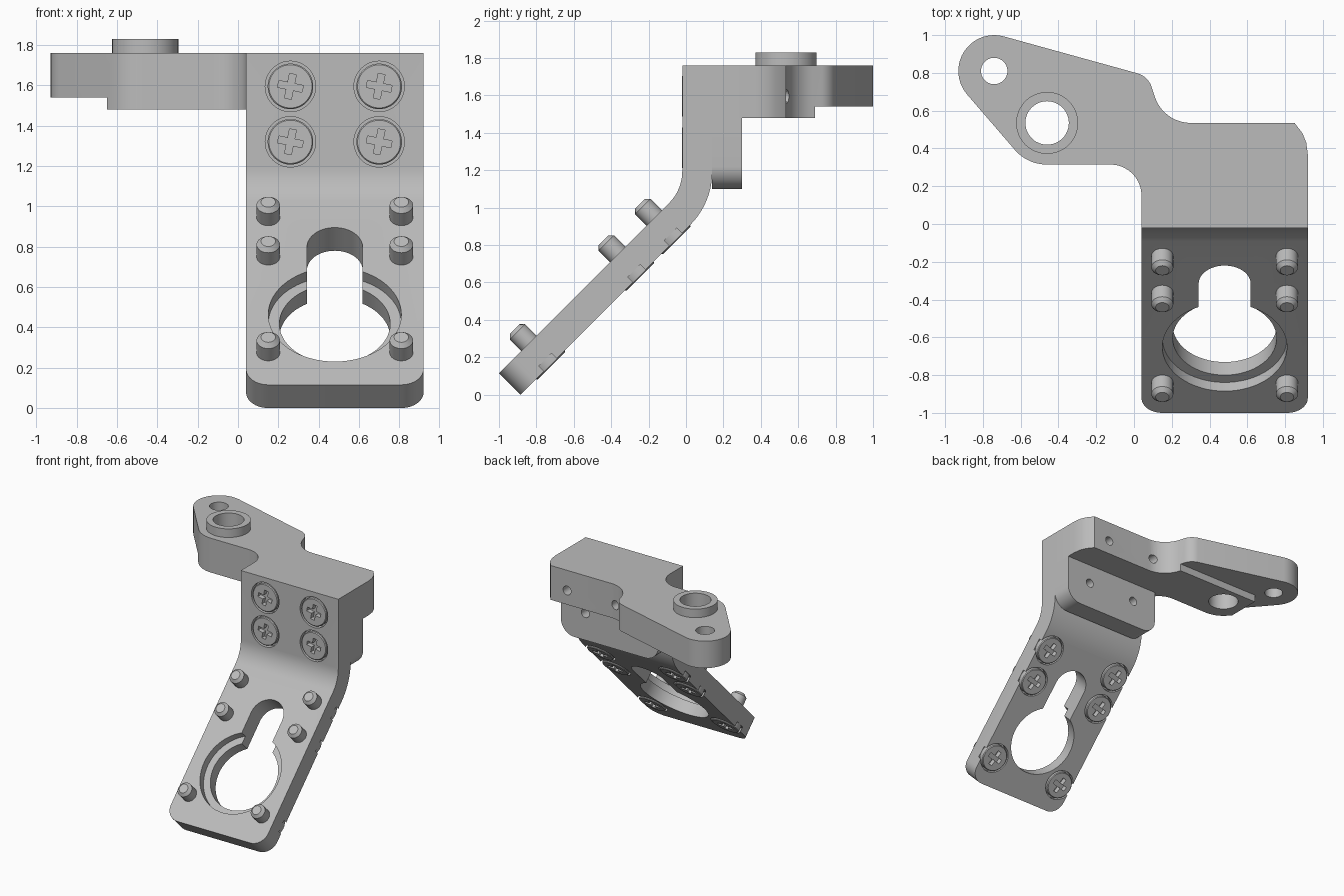
import bpy, bmesh, math
from mathutils import Vector, Matrix

if "Cube" in bpy.data.objects:
    bpy.data.objects.remove(bpy.data.objects["Cube"])

grey = bpy.data.materials.new("plain_grey")
grey.use_nodes = True
grey.diffuse_color = (0.5, 0.5, 0.5, 1)
grey.node_tree.nodes["Principled BSDF"].inputs["Base Color"].default_value = (0.5, 0.5, 0.5, 1)
parts = []


def frame(x, z, origin):
    """Placement whose local x and z point along the given directions."""
    x, z = Vector(x).normalized(), Vector(z).normalized()
    return Matrix.Translation(origin) @ Matrix((x, z.cross(x), z)).transposed().to_4x4()


def rounded(corners, steps=10):
    """Outline from (a, b) or (a, b, radius) corners."""
    out = []
    for i, c in enumerate(corners):
        p = Vector(c[:2])
        if len(c) < 3:
            out.append(p)
            continue
        d1 = (Vector(corners[i - 1][:2]) - p).normalized()
        d2 = (Vector(corners[(i + 1) % len(corners)][:2]) - p).normalized()
        half = d1.angle(d2) / 2
        t = c[2] / math.tan(half)
        mid = p + (d1 + d2).normalized() * c[2] / math.sin(half)
        a, b = (p + d1 * t - mid).normalized(), (p + d2 * t - mid).normalized()
        out += [mid + a.slerp(b, k / steps).normalized() * c[2] for k in range(steps + 1)]
    return out


def circle(r, a=0, b=0, n=48):
    return [(a + r * math.cos(k * math.tau / n), b + r * math.sin(k * math.tau / n)) for k in range(n)]


def prism(name, outline, lo, hi, place=Matrix(), chamfer=0, keep=True):
    """Outline extruded along local z, with an optional chamfered top rim."""
    bm = bmesh.new()
    base = bm.faces.new([bm.verts.new((p[0], p[1], lo)) for p in outline])
    ext = bmesh.ops.extrude_face_region(bm, geom=[base], use_keep_orig=True)
    top = [v for v in ext["geom"] if isinstance(v, bmesh.types.BMVert)]
    bmesh.ops.translate(bm, verts=top, vec=(0, 0, hi - lo))
    bmesh.ops.recalc_face_normals(bm, faces=bm.faces)
    if chamfer:
        rim = [e for e in bm.edges if all(v.co.z > hi - 1e-5 for v in e.verts)]
        bmesh.ops.bevel(bm, geom=rim, offset=chamfer, segments=1, affect='EDGES')
    bm.transform(place)
    me = bpy.data.meshes.new(name)
    bm.to_mesh(me)
    bm.free()
    me.materials.append(grey)
    ob = bpy.data.objects.new(name, me)
    bpy.context.collection.objects.link(ob)
    if keep:
        parts.append(ob)
    return ob


def cut(target, outline, lo, hi, place=Matrix()):
    """Subtract a prism from the target and discard the cutter."""
    tool = prism("cutter", outline, lo, hi, place, keep=False)
    tool.hide_render = True
    mod = target.modifiers.new("cut", 'BOOLEAN')
    mod.object, mod.operation, mod.solver = tool, 'DIFFERENCE', 'EXACT'
    bpy.context.view_layer.objects.active = target
    bpy.ops.object.modifier_apply(modifier="cut")
    bpy.data.objects.remove(tool)


def screw(name, target, place, r, height):
    """Cross-head screw sunk into a pocket."""
    cut(target, circle(r + 0.012), -0.04, 0.1, place)
    head = prism(name, circle(r), -0.06, height, place, 0.006)
    w, l = 0.017, 0.062
    cross = []
    for k in range(4):
        turn = Matrix.Rotation(k * math.pi / 2 - 0.2, 2)
        cross += [turn @ Vector(p) for p in ((w, w), (w, l), (-w, l))]
    cut(head, cross, -0.035, 0.1, place)


# Bent plate
LEFT, RIGHT, MID = 0.04, 0.92, 0.48
profile = rounded([(-0.02, 1.76), (-0.02, 1.095, 0.24), (-1, 0.115), (-0.885, 0),
                   (0.14, 1.025, 0.4), (0.14, 1.76)])
plate = prism("bent_plate", profile, LEFT, RIGHT, frame((0, 1, 0), (1, 0, 0), (0, 0, 0)))
bm = bmesh.new()
bm.from_mesh(plate.data)
ends = [e for e in bm.edges if all(v.co.y < -0.8 for v in e.verts)
        and abs(e.verts[0].co.x - e.verts[1].co.x) < 1e-4]
bmesh.ops.bevel(bm, geom=ends, offset=0.11, segments=10, profile=0.5, affect='EDGES')
bm.to_mesh(plate.data)
bm.free()

# Keyhole opening with a stepped rim
slope = frame((1, 0, 0), (0, -1, 1), (MID, -1, 0.115))
HOLE = 0.493
slot = rounded([(x, y, 0.137) for x, y in ((-0.138, HOLE), (0.138, HOLE), (0.138, 1.103), (-0.138, 1.103))])
cut(plate, circle(0.275, 0, HOLE, 64), -0.3, 0.1, slope)
cut(plate, slot, -0.3, 0.1, slope)
cut(plate, circle(0.33, 0, HOLE, 64), -0.065, 0.1, slope)

# Pins on the front of the slope, each held by a screw at the back
for side, x in (("right", -0.33), ("left", 0.33)):
    for row, u in (("lower", 0.226), ("middle", 0.898), ("upper", 1.174)):
        prism(f"{side}_{row}_pin", circle(0.058, x, u, 32), -0.05, 0.108, slope, 0.022)
        back = slope @ Matrix.Translation((x, u, -0.1626)) @ Matrix.Rotation(math.pi, 4, 'Y')
        screw(f"{side}_{row}_back_screw", plate, back, 0.108, 0.008)

# Tab behind the upright
tab = prism("back_tab", rounded([(LEFT, 1.48), (LEFT, 1.1, 0.12), (RIGHT, 1.1, 0.12), (RIGHT, 1.48)]),
            -0.30, -0.14, frame((1, 0, 0), (0, -1, 0), (0, 0, 0)))

# Side arm with a thinner tip
tip = [(-0.74 + 0.19 * math.cos(math.radians(a)), 0.81 + 0.19 * math.sin(math.radians(a)))
       for a in [74.6 + 146.2 * k / 20 for k in range(21)]]
outline = rounded([(RIGHT, 0.14), (RIGHT, 0.37), (0.912, 0.43), (0.892, 0.48), (0.85, 0.535),
                   (0.155, 0.535, 0.2), (0.075, 0.782, 0.11)] + tip +
                  [(-0.564, 0.315, 0.22), (LEFT, 0.315, 0.165), (LEFT, 0.14)])
arm = prism("side_arm", outline, 1.48, 1.76)
cut(arm, [(-1.1, 0.2), (-0.65, 0.2), (-0.65, 0.69), (0.4, 0.69), (0.4, 1.1), (-1.1, 1.1)], 1.4, 1.54)
cut(arm, circle(0.07, -0.74, 0.81), 1.3, 1.9)
cut(arm, circle(0.115, -0.46, 0.535), 1.3, 1.9)

# Raised collar
collar = prism("collar", circle(0.164, -0.46, 0.535), 1.755, 1.83)
cut(collar, circle(0.115, -0.46, 0.535), 1.6, 1.9)

# Four front screws and their holes at the back
for side, x in (("right", 0.26), ("left", 0.70)):
    for row, z, block, far, near in (("upper", 1.595, arm, -0.6, -0.38), ("lower", 1.32, tab, -0.35, -0.2)):
        front = frame((1, 0, 0), (0, -1, 0), (x, -0.02, z))
        screw(f"{side}_{row}_front_screw", plate, front, 0.113, 0.002)
        cut(block, circle(0.036, n=24), far, near, front)

# Smooth round walls, keep edges sharp
for ob in bpy.context.view_layer.objects:
    ob.select_set(ob in parts)
bpy.context.view_layer.objects.active = plate
bpy.ops.object.shade_smooth_by_angle(angle=math.radians(30))
